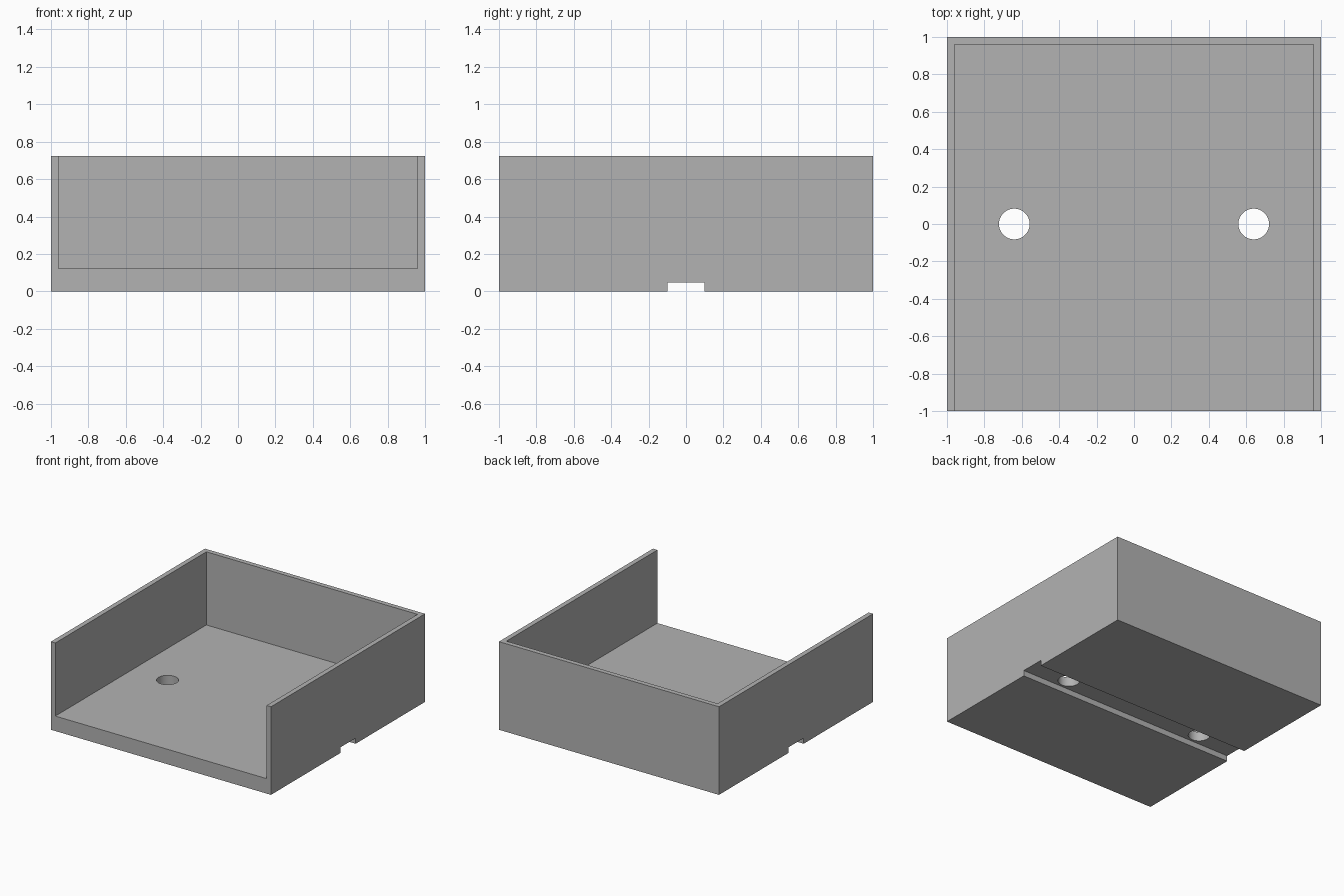
import bpy
import math

default_cube = bpy.data.objects.get("Cube")
if default_cube:
    bpy.data.objects.remove(default_cube, do_unlink=True)

HEIGHT, FLOOR, WALL = 0.724, 0.123, 0.04
GROOVE_HALF, GROOVE_DEPTH = 0.1, 0.046
HOLE_X, HOLE_R = 0.64, 0.082

grey = bpy.data.materials.new("plain grey")
grey.use_nodes = True
colour = (0.45, 0.45, 0.45, 1)
grey.diffuse_color = colour
grey.node_tree.nodes["Principled BSDF"].inputs["Base Color"].default_value = colour


def box(name, low, high):
    """Box spanning two opposite corners."""
    centre = [(a + b) / 2 for a, b in zip(low, high)]
    bpy.ops.mesh.primitive_cube_add(size=1, location=centre)
    obj = bpy.context.object
    obj.name = name
    obj.scale = [b - a for a, b in zip(low, high)]
    bpy.ops.object.transform_apply(location=True, rotation=True, scale=True)
    obj.data.materials.append(grey)
    return obj


def cut(body, cutter):
    """Subtract the cutter from the body, then discard it."""
    cutter.hide_render = True
    mod = body.modifiers.new("cut", 'BOOLEAN')
    mod.operation = 'DIFFERENCE'
    mod.solver = 'EXACT'
    mod.object = cutter
    bpy.context.view_layer.objects.active = body
    bpy.ops.object.modifier_apply(modifier=mod.name)
    bpy.data.objects.remove(cutter, do_unlink=True)


# Solid block
tray = box("open_front_tray", (-1, -1, 0), (1, 1, HEIGHT))

# Interior, open at the top and front
cut(tray, box("interior_cutter", (WALL - 1, -2, FLOOR), (1 - WALL, 1 - WALL, 2)))

# Groove across the underside
cut(tray, box("groove_cutter", (-2, -GROOVE_HALF, -1), (2, GROOVE_HALF, GROOVE_DEPTH)))

# Two round holes through the floor
for side in (-1, 1):
    bpy.ops.mesh.primitive_cylinder_add(vertices=64, radius=HOLE_R, depth=1,
                                        location=(side * HOLE_X, 0, 0))
    hole = bpy.context.object
    hole.name = "hole_cutter"
    hole.data.materials.append(grey)
    cut(tray, hole)

# Smooth hole walls, sharp corners elsewhere
bpy.ops.object.select_all(action='DESELECT')
tray.select_set(True)
bpy.context.view_layer.objects.active = tray
bpy.ops.object.shade_smooth_by_angle(angle=math.radians(30))
